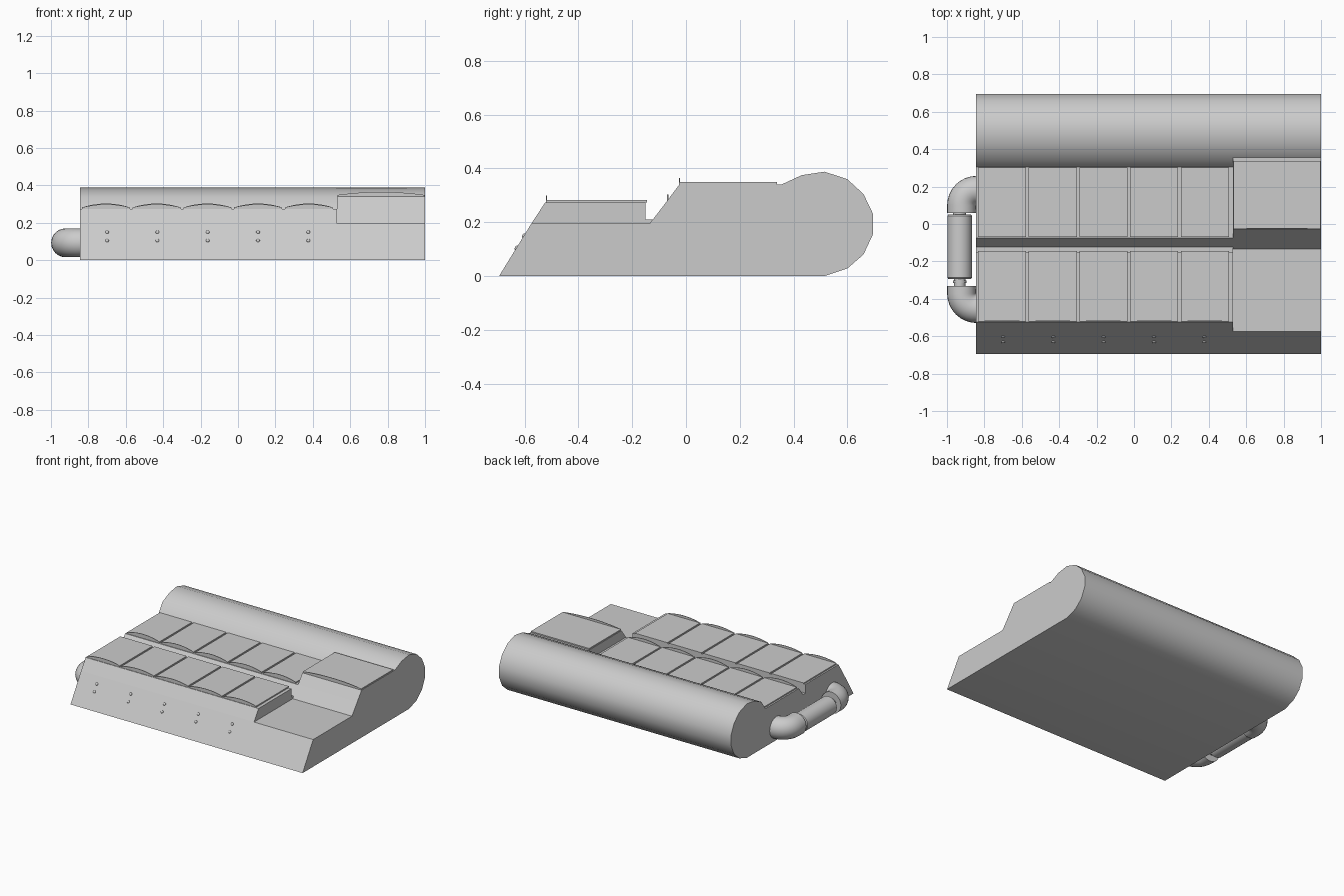
import bpy, bmesh, math
from mathutils import Vector, Matrix

if "Cube" in bpy.data.objects:
    bpy.data.objects.remove(bpy.data.objects["Cube"])

grey = bpy.data.materials.new("grey")
grey.diffuse_color = (0.6, 0.6, 0.6, 1)
grey.use_nodes = True
grey.node_tree.nodes["Principled BSDF"].inputs["Base Color"].default_value = grey.diffuse_color


def finish(name, bm, smooth=None):
    bmesh.ops.recalc_face_normals(bm, faces=bm.faces)
    me = bpy.data.meshes.new(name)
    bm.to_mesh(me)
    bm.free()
    me.materials.append(grey)
    ob = bpy.data.objects.new(name, me)
    bpy.context.collection.objects.link(ob)
    if smooth:
        bpy.ops.object.select_all(action='DESELECT')
        ob.select_set(True)
        bpy.context.view_layer.objects.active = ob
        bpy.ops.object.shade_smooth_by_angle(angle=math.radians(smooth))
    return ob


def extrude(bm, pts, vec):
    """Closed prism from a planar outline."""
    face = bm.faces.new([bm.verts.new(p) for p in pts])
    new = bmesh.ops.extrude_face_region(bm, geom=[face])["geom"]
    bmesh.ops.translate(bm, vec=vec, verts=[v for v in new if isinstance(v, bmesh.types.BMVert)])


def side_prism(name, profile, x0, x1, smooth=None):
    bm = bmesh.new()
    extrude(bm, [(x0, y, z) for y, z in profile], (x1 - x0, 0, 0))
    return finish(name, bm, smooth)


def sweep(name, path, radii, segs=24):
    """Round tube in the horizontal plane, following path points."""
    bm = bmesh.new()
    rings = []
    for i, p in enumerate(path):
        a, b = path[max(i - 1, 0)], path[min(i + 1, len(path) - 1)]
        t = (Vector(b) - Vector(a)).normalized()
        side = Vector((t.y, -t.x, 0))
        rings.append([bm.verts.new(Vector(p) + radii[i] * (
            side * math.cos(2 * math.pi * k / segs) + Vector((0, 0, math.sin(2 * math.pi * k / segs)))))
            for k in range(segs)])
    for r, s in zip(rings, rings[1:]):
        for k in range(segs):
            n = (k + 1) % segs
            bm.faces.new((r[k], r[n], s[n], s[k]))
    bm.faces.new(rings[0])
    bm.faces.new(rings[-1])
    return finish(name, bm, 35)


LEFT, SPLIT, RIGHT = -0.845, 0.53, 1.0

# Hull with rounded back
side_prism("hull", [
    (-0.695, 0), (-0.575, 0.195), (-0.135, 0.195), (-0.075, 0.273), (0.305, 0.273),
    (0.35, 0.338), (0.43, 0.375), (0.515, 0.388), (0.6, 0.36), (0.66, 0.305),
    (0.695, 0.232), (0.695, 0.155), (0.66, 0.08), (0.6, 0.028), (0.515, 0)],
    LEFT, RIGHT, 32)

# Raised blocks
side_prism("front_block", [(-0.575, 0.195), (-0.524, 0.273), (-0.15, 0.273),
                           (-0.15, 0.21), (-0.124, 0.21), (-0.135, 0.195)], LEFT, SPLIT)
side_prism("rear_block", [(-0.075, 0.273), (-0.025, 0.34), (0.355, 0.34), (0.35, 0.338),
                          (0.305, 0.273)], SPLIT, RIGHT)


def panel(name, x0, x1, y0, y1, z, rise):
    """Flat plate with a thin arched lip along its front edge."""
    bm = bmesh.new()
    extrude(bm, [(x0, y0, z), (x1, y0, z), (x1, y1, z), (x0, y1, z)], (0, 0, 0.009))
    n = 10
    arch = [(x0 + (x1 - x0) * i / n, y0, z + 0.009 + rise * (1 - (2 * i / n - 1) ** 2))
            for i in range(n + 1)]
    extrude(bm, [(x1, y0, z), (x0, y0, z)] + arch, (0, 0.004, 0))
    finish(name, bm)


# Two rows of five panels and the single large one
PITCH = 0.271
for i in range(5):
    x = -0.834 + i * PITCH
    panel("front_panel", x, x + PITCH - 0.014, -0.52, -0.145, 0.273, 0.017)
    panel("rear_panel", x, x + PITCH - 0.014, -0.07, 0.303, 0.273, 0.021)
panel("large_panel", SPLIT + 0.003, RIGHT - 0.003, -0.026, 0.338, 0.34, 0.016)

# Domed bolts on the sloping front
normal = Vector((0, -0.195, 0.12)).normalized()
turn = normal.to_track_quat('Z', 'Y').to_matrix().to_4x4()
bm = bmesh.new()
for i in range(5):
    for z in (0.105, 0.15):
        place = Matrix.Translation((-0.7 + i * 0.269, -0.695 + z * 0.12 / 0.195, z))
        bmesh.ops.create_uvsphere(bm, u_segments=10, v_segments=6, radius=0.01,
                                  matrix=place @ turn @ Matrix.Diagonal((1, 1, 0.6, 1)))
finish("front_bolts", bm, 60)

# Side pipe: two elbows joined by a canister with thin necks
PZ, PX, R = 0.093, -0.922, 0.077
for name, end, d in (("rear_elbow", 0.06, 1), ("front_elbow", -0.332, -1)):
    bend = end + d * 0.04
    path = [(PX, end, PZ)]
    for k in range(9):
        a = math.pi / 2 * k / 8
        path.append((PX + 0.08 * (1 - math.cos(a)), bend + d * 0.08 * math.sin(a), PZ))
    path.append((LEFT + 0.01, bend + d * 0.08, PZ))
    sweep(name, path, [R] * len(path))

CX = -0.932
outline = [(-0.34, 0.03), (-0.315, 0.03), (-0.315, 0.036), (-0.303, 0.036), (-0.303, 0.03),
           (-0.295, 0.03), (-0.295, 0.06), (-0.288, 0.066), (0.043, 0.066), (0.05, 0.06),
           (0.05, 0.035), (0.068, 0.035)]
sweep("canister", [(CX, y + i * 1e-4, PZ) for i, (y, r) in enumerate(outline)],
      [r for y, r in outline])
